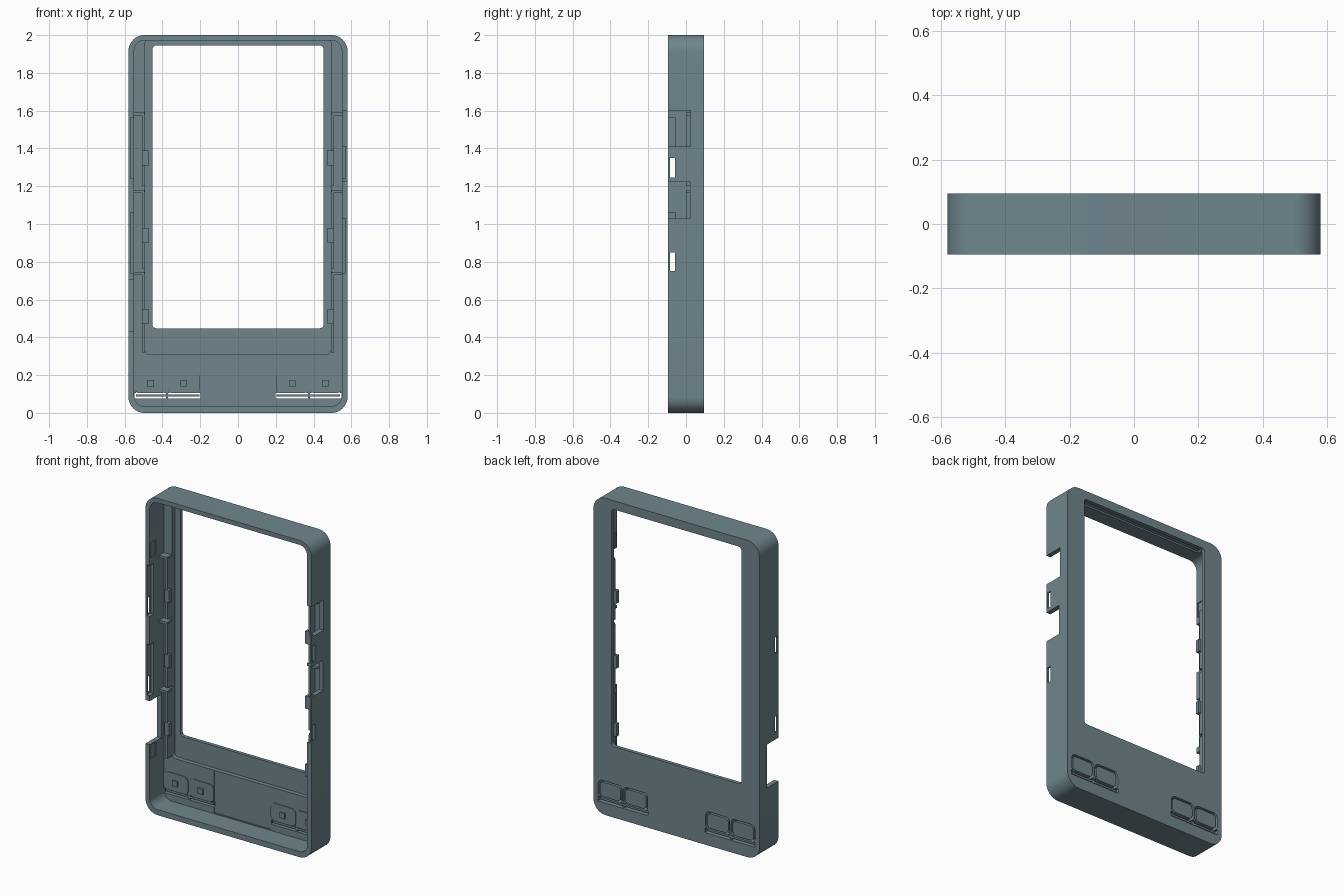
import bpy, bmesh, math

if "Cube" in bpy.data.objects:
    bpy.data.objects.remove(bpy.data.objects["Cube"])

mat = bpy.data.materials.new("slate_plastic")
mat.diffuse_color = (0.16, 0.24, 0.27, 1)
mat.use_nodes = True
mat.node_tree.nodes["Principled BSDF"].inputs["Base Color"].default_value = mat.diffuse_color


def slab(name, x0, x1, y0, y1, z0, z1, r=0.0, seg=8):
    """Rounded rectangle in the xz plane, extruded from y0 to y1."""
    x0, x1 = min(x0, x1), max(x0, x1)
    pts = []
    if r > 0:
        corners = [(x1 - r, z1 - r, 0), (x0 + r, z1 - r, 90),
                   (x0 + r, z0 + r, 180), (x1 - r, z0 + r, 270)]
        for cx, cz, a0 in corners:
            for i in range(seg + 1):
                a = math.radians(a0 + 90 * i / seg)
                pts.append((cx + r * math.cos(a), cz + r * math.sin(a)))
    else:
        pts = [(x1, z1), (x0, z1), (x0, z0), (x1, z0)]
    bm = bmesh.new()
    f = bm.faces.new([bm.verts.new((x, y0, z)) for x, z in pts])
    ext = bmesh.ops.extrude_face_region(bm, geom=[f])
    bmesh.ops.translate(bm, vec=(0, y1 - y0, 0),
                        verts=[v for v in ext["geom"] if isinstance(v, bmesh.types.BMVert)])
    bmesh.ops.recalc_face_normals(bm, faces=bm.faces)
    me = bpy.data.meshes.new(name)
    bm.to_mesh(me)
    bm.free()
    me.materials.append(mat)
    ob = bpy.data.objects.new(name, me)
    bpy.context.collection.objects.link(ob)
    return ob


def cut(target, *dims, r=0.0):
    """Subtract a slab from the target and discard the cutter."""
    c = slab("cutter", *dims, r=r)
    c.hide_render = True
    m = target.modifiers.new("cut", 'BOOLEAN')
    m.operation, m.solver, m.object = 'DIFFERENCE', 'EXACT', c
    bpy.context.view_layer.objects.active = target
    bpy.ops.object.modifier_apply(modifier=m.name)
    bpy.data.objects.remove(c)


def smooth(ob):
    bpy.ops.object.select_all(action='DESELECT')
    ob.select_set(True)
    bpy.context.view_layer.objects.active = ob
    bpy.ops.object.shade_smooth_by_angle(angle=math.radians(30))


F, B = -0.095, 0.095      # open front rim, back face
PLATE = 0.045             # inner surface of the face plate

# Shell: tray with a screen recess, window and shallow lower panel
shell = slab("case_shell", -0.58, 0.58, F, B, 0, 2, r=0.085, seg=12)
cut(shell, -0.55, 0.55, F - 0.1, PLATE, 0.035, 1.972, r=0.055)
cut(shell, -0.492, 0.492, 0, 0.072, 0.31, 1.982, r=0.025)
cut(shell, -0.453, 0.453, 0, 0.2, 0.448, 1.945, r=0.02)
cut(shell, -0.2, 0.2, 0, 0.051, 0.041, 0.305)

# Side walls: latch pockets, through slots and shallow pads
for s in (-1, 1):
    for p0, p1, s0, s1 in ((1.24, 1.56, 1.245, 1.35), (0.74, 1.06, 0.75, 0.85)):
        cut(shell, s * 0.5, s * 0.57, F - 0.1, -0.056, p0, p1)
        cut(shell, s * 0.5, s * 0.7, -0.084, -0.058, s0, s1)
    for z0, z1 in ((1.605, 1.7), (0.335, 0.425)):
        cut(shell, s * 0.5, s * 0.557, -0.085, -0.03, z0, z1)

# Connector notches: two on the right, one on the left
cut(shell, 0.5, 0.7, F - 0.1, 0.025, 1.41, 1.602)
cut(shell, 0.5, 0.7, F - 0.1, 0.02, 1.03, 1.222)
cut(shell, -0.7, -0.5, F - 0.1, 0.02, 0.43, 0.705)

# Button openings and hinge slots in the face plate
SPANS = ((0.202, 0.372), (0.38, 0.548))
for s in (-1, 1):
    for a, b in SPANS:
        cut(shell, s * a, s * b, 0, 0.2, 0.1, 0.214, r=0.03)
    cut(shell, s * 0.198, s * 0.549, 0, 0.2, 0.076, 0.106)
smooth(shell)

for s, side in ((-1, "left"), (1, "right")):
    # Buttons with inner flange and contact nub
    for n, (a, b) in enumerate(SPANS):
        g = 0.011
        smooth(slab(f"button_cap_{side}_{n}", s * (a + g), s * (b - g), 0.05, 0.093,
                    0.1 + g, 0.214 - g, r=0.025))
        smooth(slab(f"button_flange_{side}_{n}", s * (a - 0.002), s * (b + 0.001),
                    0.04, 0.055, 0.104, 0.216, r=0.03))
        c = s * (a + b) / 2
        slab(f"button_nub_{side}_{n}", c - 0.018, c + 0.018, 0.03, 0.042, 0.14, 0.175)
    # Hinge beam under the buttons
    slab(f"button_hinge_{side}", s * 0.205, s * 0.54, 0.05, 0.085, 0.086, 0.098)
    slab(f"hinge_post_{side}", s * 0.37, s * 0.382, 0.05, 0.085, 0.07, 0.11)

    # Screen retaining ribs with snap hooks
    for n, (z0, z1, h0) in enumerate(((1.2, 1.58, 1.31), (0.765, 1.17, 0.9), (0.32, 0.735, 0.47))):
        slab(f"screen_rib_{side}_{n}", s * 0.493, s * 0.508, 0.0, 0.05, z0, z1)
        slab(f"rib_end_{side}_{n}", s * 0.495, s * 0.555, 0.0, 0.05, z1 - 0.005, z1 + 0.01)
        slab(f"screen_hook_{side}_{n}", s * 0.475, s * 0.507, -0.008, 0.015, h0, h0 + 0.08)
